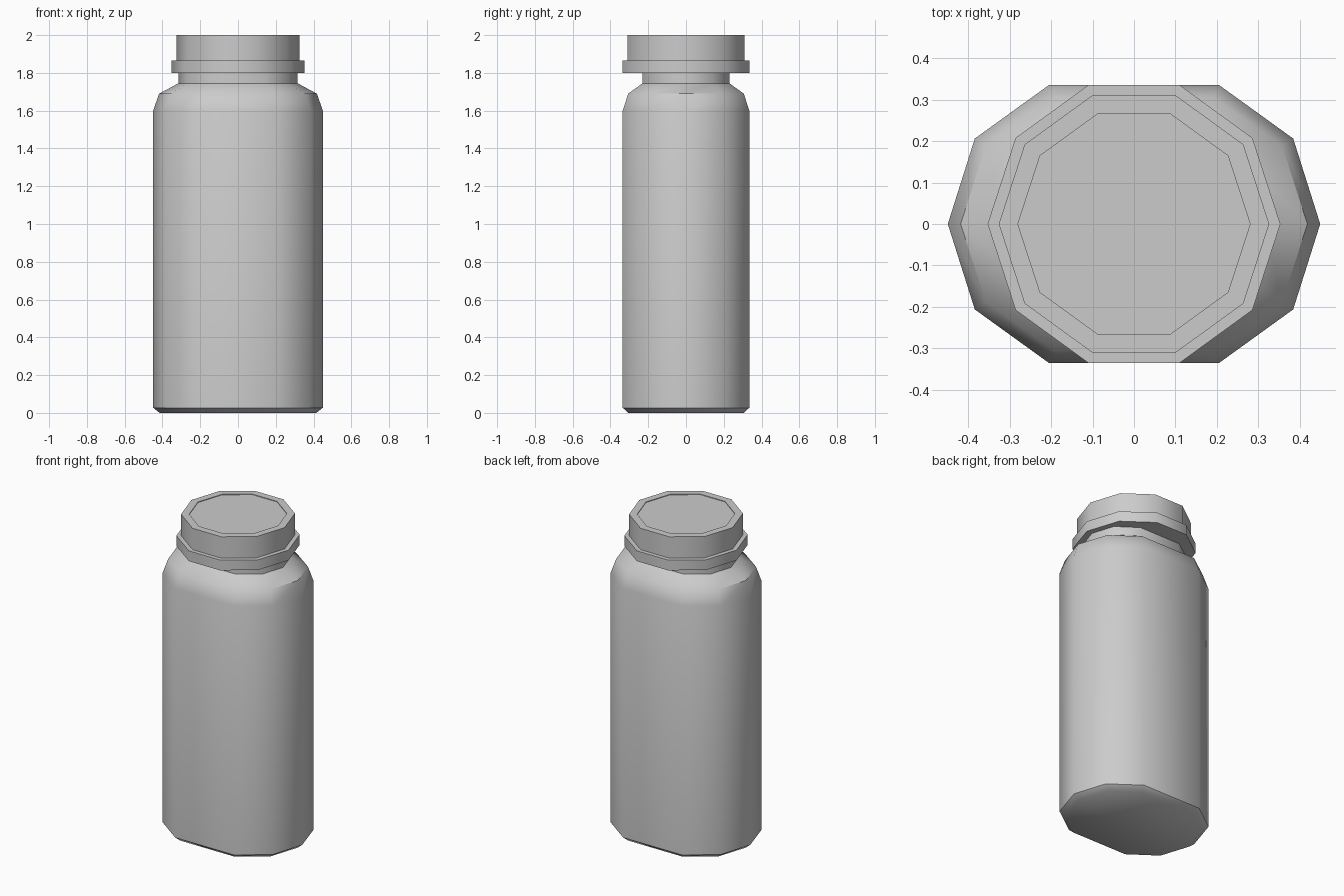
import bpy, bmesh, math

if "Cube" in bpy.data.objects:
    bpy.data.objects.remove(bpy.data.objects["Cube"])


def loft(name, rings):
    """Stack ten-sided rings into a capped solid with smooth facets."""
    bm = bmesh.new()
    loops = [[bm.verts.new((x, y, z)) for x, y in pts] for pts, z in rings]
    for a, b in zip(loops, loops[1:]):
        for i in range(10):
            j = (i + 1) % 10
            bm.faces.new((a[i], a[j], b[j], b[i]))
    bm.faces.new(loops[0][::-1])
    bm.faces.new(loops[-1])
    bmesh.ops.recalc_face_normals(bm, faces=bm.faces)
    mesh = bpy.data.meshes.new(name)
    bm.to_mesh(mesh)
    bm.free()
    obj = bpy.data.objects.new(name, mesh)
    bpy.context.collection.objects.link(obj)
    bpy.ops.object.select_all(action='DESELECT')
    obj.select_set(True)
    bpy.context.view_layer.objects.active = obj
    bpy.ops.object.shade_smooth_by_angle(angle=math.radians(40))
    return obj


def oval(sx, sy):
    """Flattened decagon section of the bottle, from half width and half depth."""
    q = [(1, 0), (0.855, 0.615), (0.457, 1)]
    half = q + [(-x, y) for x, y in reversed(q)]
    full = half + [(x, -y) for x, y in half[-2:0:-1]]
    return [(x * sx, y * sy) for x, y in full]


def decagon(r):
    return [(r * math.cos(i * math.pi / 5), r * math.sin(i * math.pi / 5)) for i in range(10)]


# Bottle body with chamfered base, shoulder and neck
loft("bottle_body", [
    (oval(0.415, 0.305), 0.0),
    (oval(0.449, 0.335), 0.027),
    (oval(0.449, 0.335), 1.60),
    (oval(0.418, 0.306), 1.69),
    (oval(0.315, 0.23), 1.745),
    (oval(0.315, 0.23), 1.80),
])

# Cap with flange and a shallow inset top
loft("cap", [
    (decagon(0.353), 1.80),
    (decagon(0.353), 1.865),
    (decagon(0.326), 1.865),
    (decagon(0.326), 2.0),
    (decagon(0.28), 2.0),
    (decagon(0.28), 1.996),
])
